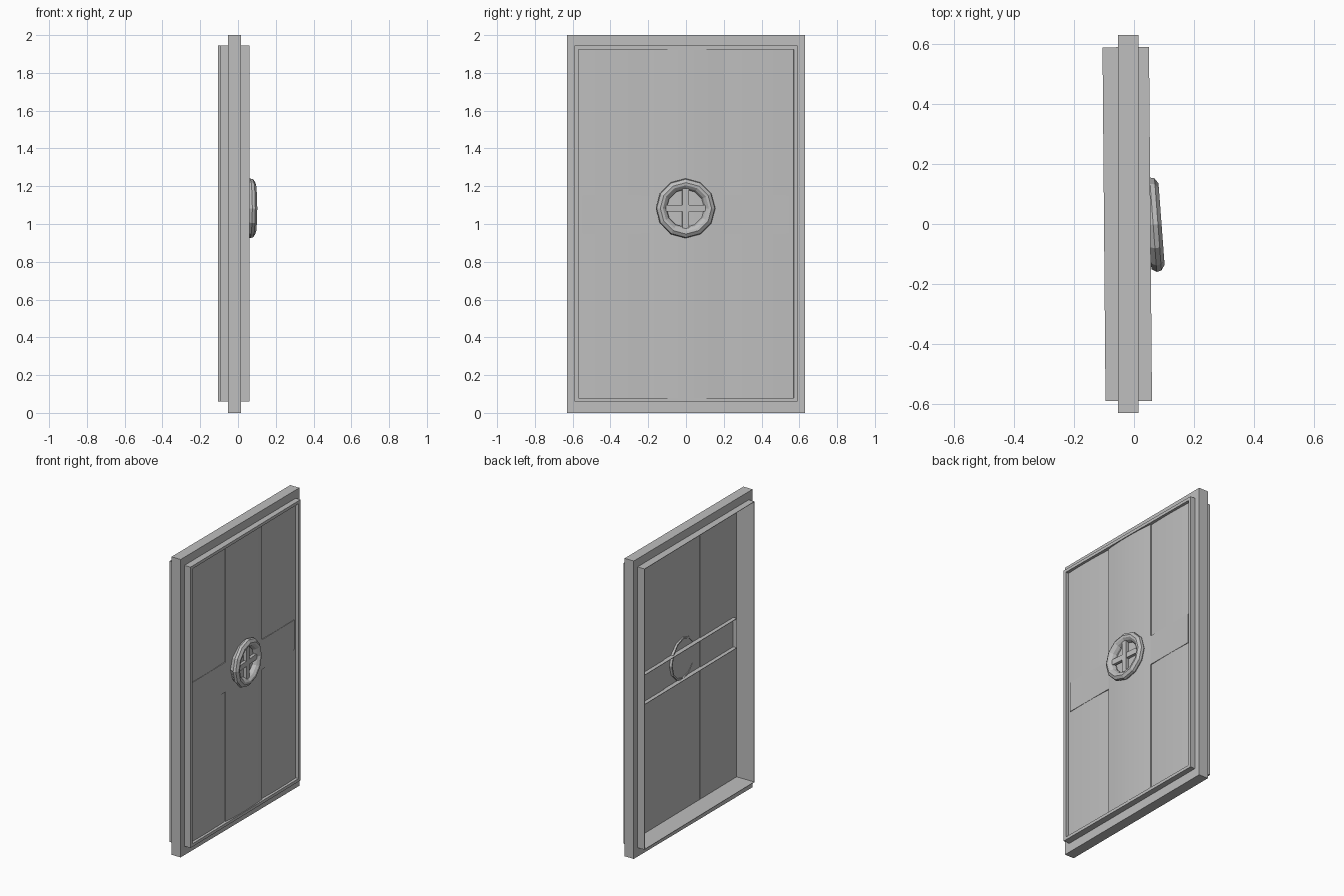
import bpy
import bmesh
import math
from mathutils import Matrix, Vector

cube = bpy.data.objects.get("Cube")
if cube:
    bpy.data.objects.remove(cube)

grey = bpy.data.materials.new("plain_grey")
grey.use_nodes = True
COLOUR = (0.52, 0.52, 0.52, 1)
grey.diffuse_color = COLOUR
grey.node_tree.nodes["Principled BSDF"].inputs["Base Color"].default_value = COLOUR

DOOR_TURN = Matrix.Rotation(0.0085, 4, "Z")


def finish(name, bm, matrix=None):
    bmesh.ops.recalc_face_normals(bm, faces=bm.faces)
    mesh = bpy.data.meshes.new(name)
    bm.to_mesh(mesh)
    bm.free()
    mesh.materials.append(grey)
    obj = bpy.data.objects.new(name, mesh)
    bpy.context.collection.objects.link(obj)
    if matrix:
        obj.matrix_world = matrix
    return obj


def bridge(bm, loops):
    """Join closed loops of points, the last one back to the first."""
    rows = [[bm.verts.new(p) for p in loop] for loop in loops]
    n = len(rows[0])
    for a, b in zip(rows, rows[1:] + rows[:1]):
        for i in range(n):
            j = (i + 1) % n
            bm.faces.new((a[i], a[j], b[j], b[i]))


def rect_ring(name, zc, sections, matrix=None):
    """Mitred rectangular ring; each section point is (half y, half z, x)."""
    bm = bmesh.new()
    corners = ((-1, -1), (1, -1), (1, 1), (-1, 1))
    bridge(bm, [[(x, sy * hy, zc + sz * hz) for sy, sz in corners]
                for hy, hz, x in sections])
    return finish(name, bm, matrix)


def lathe(name, profile, sides, matrix):
    """Ring turned about x; profile points are (radius, x)."""
    bm = bmesh.new()
    angles = [math.tau * i / sides for i in range(sides)]
    bridge(bm, [[(x, r * math.cos(a), r * math.sin(a)) for a in angles]
                for r, x in profile])
    return finish(name, bm, matrix)


def box(name, lo, hi, matrix=None):
    lo, hi = Vector(lo), Vector(hi)
    bm = bmesh.new()
    bmesh.ops.create_cube(bm, size=1)
    bmesh.ops.scale(bm, vec=hi - lo, verts=bm.verts)
    bmesh.ops.translate(bm, vec=(lo + hi) / 2, verts=bm.verts)
    return finish(name, bm, matrix)


def plank(name, y0, y1, z0, z1, edge_x, bulge, back_x):
    """Upright board with a gently bowed front."""
    steps = 10
    pts = [(back_x, y1), (back_x, y0)]
    for i in range(steps + 1):
        t = i / steps
        pts.append((edge_x + bulge * (1 - (2 * t - 1) ** 2), y0 + t * (y1 - y0)))
    bm = bmesh.new()
    face = bm.faces.new([bm.verts.new((x, y, z0)) for x, y in pts])
    top = bmesh.ops.extrude_face_region(bm, geom=[face])["geom"]
    bmesh.ops.translate(bm, vec=(0, 0, z1 - z0),
                        verts=[v for v in top if isinstance(v, bmesh.types.BMVert)])
    obj = finish(name, bm, DOOR_TURN)
    bpy.ops.object.select_all(action="DESELECT")
    obj.select_set(True)
    bpy.context.view_layer.objects.active = obj
    bpy.ops.object.shade_smooth_by_angle(angle=math.radians(30))
    return obj


# Outer frame around the opening
rect_ring("outer_frame", 1, [(0.63, 1, -0.053), (0.63, 1, 0.015),
                             (0.588, 0.94, 0.015), (0.588, 0.94, -0.053)])

# Door casing: thin walls, open at the back, with a narrow front lip
ZC, HY, HZ = 1.0025, 0.59, 0.9425
LIP, WALL = 0.02, 0.003
rect_ring("door_casing", ZC, [
    (HY, HZ, -0.10), (HY, HZ, 0.055),
    (HY - LIP, HZ - LIP, 0.055), (HY - LIP, HZ - LIP, 0.03),
    (HY - WALL, HZ - WALL, 0.03), (HY - WALL, HZ - WALL, -0.10)], DOOR_TURN)

# Three upright planks, the middle one standing proud
Z0, Z1 = ZC - HZ + LIP / 2, ZC + HZ - LIP / 2
plank("right_plank", -0.58, -0.19, Z0, Z1, 0.033, 0.005, 0.026)
plank("middle_plank", -0.19, 0.2, Z0, Z1, 0.040, 0.010, 0.030)
plank("left_plank", 0.2, 0.58, Z0, Z1, 0.033, 0.005, 0.026)

# Cross band: flush plate in front, ribs behind
BAND_Y, BAND_Z, BAND_H = 0.548, 1.05, 0.1
box("band_plate", (0.03, -BAND_Y, BAND_Z - BAND_H),
    (0.0395, BAND_Y, BAND_Z + BAND_H), DOOR_TURN)
rect_ring("band_ribs", BAND_Z, [
    (BAND_Y, BAND_H, 0.0), (BAND_Y, BAND_H, 0.035),
    (BAND_Y - WALL, BAND_H - WALL, 0.035), (BAND_Y - WALL, BAND_H - WALL, 0.0)],
    DOOR_TURN)

# Hand wheel, slightly tilted
WHEEL = Matrix.Translation((0.056, -0.003, 1.083)) @ Matrix.Rotation(0.075, 4, "Z")
lathe("wheel_rim", [(0.148, -0.008), (0.158, 0.008), (0.154, 0.024), (0.136, 0.036),
                    (0.122, 0.034), (0.108, 0.022), (0.1, 0.004), (0.1, -0.008)],
      12, WHEEL)
lathe("wheel_collar", [(0.14, -0.034), (0.14, 0), (0.13, 0), (0.13, -0.034)], 12, WHEEL)
SPOKE, REACH = 0.018, 0.106
box("wheel_spoke_upright", (0.0, -SPOKE, -REACH), (0.021, SPOKE, REACH), WHEEL)
box("wheel_spoke_level", (0.0, -REACH, -SPOKE), (0.02, REACH, SPOKE), WHEEL)
